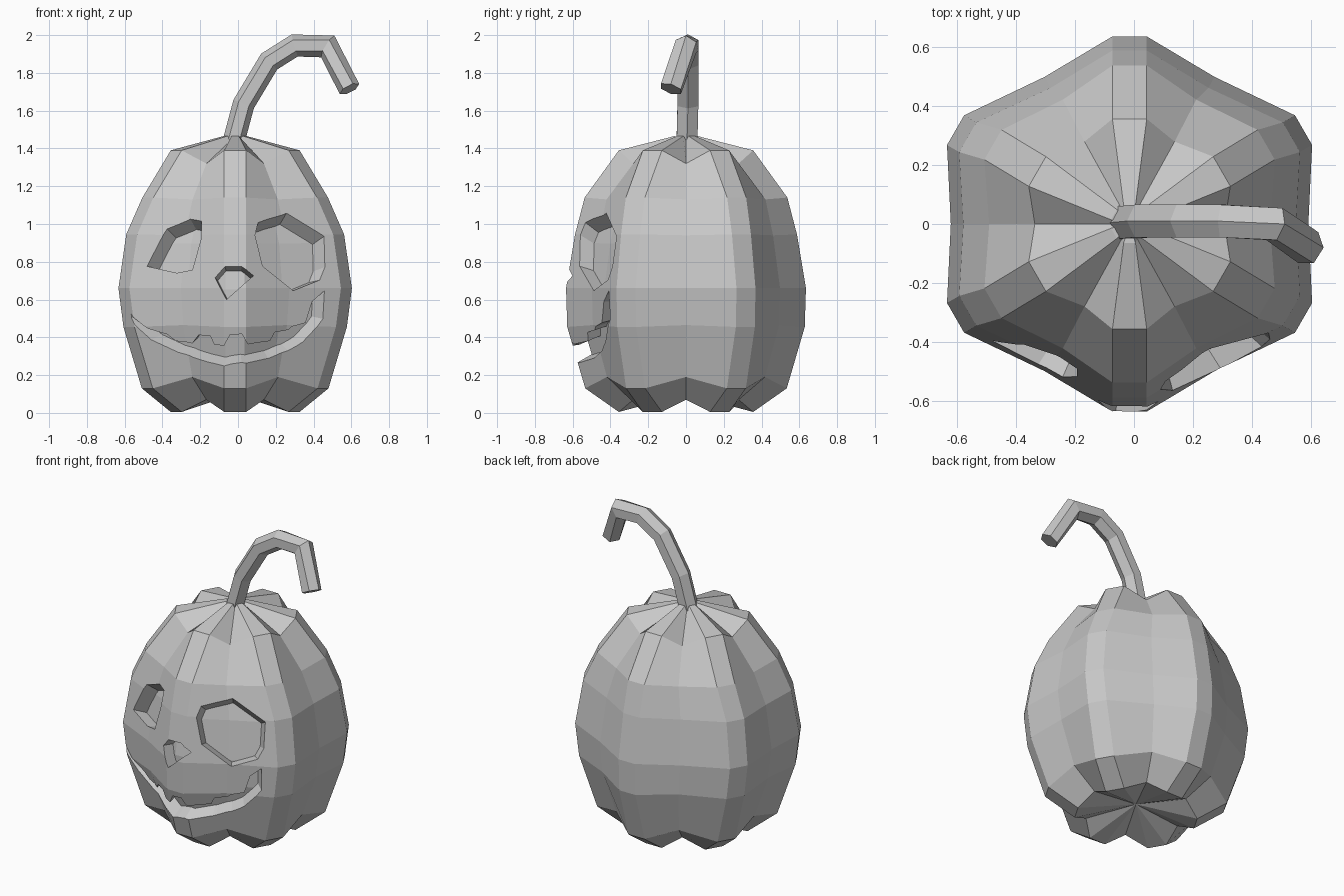
import bpy, bmesh, math
from mathutils import Vector

if "Cube" in bpy.data.objects:
    bpy.data.objects.remove(bpy.data.objects["Cube"], do_unlink=True)

grey = bpy.data.materials.new("plain grey")
grey.use_nodes = True
grey.diffuse_color = (0.58, 0.58, 0.58, 1)
grey.node_tree.nodes["Principled BSDF"].inputs["Base Color"].default_value = (0.58, 0.58, 0.58, 1)

CORE = Vector((-0.015, 0, 0.6))  # carving runs towards this point


def finish(bm, name):
    bmesh.ops.recalc_face_normals(bm, faces=bm.faces)
    mesh = bpy.data.meshes.new(name)
    bm.to_mesh(mesh)
    bm.free()
    mesh.materials.append(grey)
    obj = bpy.data.objects.new(name, mesh)
    bpy.context.collection.objects.link(obj)
    return obj


def bridge(bm, a, b):
    for i in range(len(a)):
        j = (i + 1) % len(a)
        bm.faces.new((a[i], a[j], b[j], b[i]))


def subtract(target, tool):
    mod = target.modifiers.new("carve", 'BOOLEAN')
    mod.operation = 'DIFFERENCE'
    mod.solver = 'EXACT'
    mod.object = tool
    bpy.context.view_layer.update()
    bpy.context.view_layer.objects.active = target
    bpy.ops.object.modifier_apply(modifier=mod.name)


# Six flat-topped ribs with a valley after each
def section(sx, sy, z, valley_z, half):
    ring = []
    for k in range(6):
        a = math.radians(90 - 60 * k)
        x, y = math.cos(a), math.sin(a)
        side = abs(x) > 0.1
        c = Vector((x * 0.68 * sx, y * 0.635 * sy, z))
        t = Vector((y, -x, 0)) * half
        v = a - math.radians(30)
        vr = 0.605 if abs(math.sin(v)) < 0.1 else 0.575
        ring += [c - t, c + t, Vector((math.cos(v) * vr * sx, math.sin(v) * vr * sy, valley_z))]
    return ring


def gourd(name, scale):
    rows = [(0.53, 0.56, 0.005, 0.07, 0.058), (0.79, 0.84, 0.13, 0.19, 0.058),
            (0.955, 0.99, 0.455, 0.465, 0.058), (1, 1, 0.66, 0.66, 0.058),
            (0.93, 0.925, 0.945, 0.94, 0.058), (0.785, 0.845, 1.14, 1.13, 0.058),
            (0.53, 0.56, 1.39, 1.32, 0.058), (0.09, 0.1, 1.465, 1.44, 0.02)]
    bm = bmesh.new()
    rings = []
    for row in rows:
        pts = [p + Vector((CORE.x, 0, 0)) for p in section(*row)]
        rings.append([bm.verts.new(CORE + (p - CORE) * scale) for p in pts])
    for a, b in zip(rings, rings[1:]):
        bridge(bm, a, b)
    for ring, z in ((rings[0], 0.1), (rings[-1], 1.46)):
        hub = bm.verts.new(CORE + (Vector((CORE.x, 0, z)) - CORE) * scale)
        for i, v in enumerate(ring):
            bm.faces.new((v, ring[(i + 1) % len(ring)], hub))
    return finish(bm, name)


# Cutters tapering towards the core
def skin(x, z):
    return Vector((x, -0.6 + 0.47 * abs(x), z))


def carve_rings(bm, points):
    return [[bm.verts.new(CORE + (p - CORE) * f) for p in points] for f in (0.6, 1.3)]


def cutter(name, points):
    bm = bmesh.new()
    inner, outer = carve_rings(bm, points)
    bridge(bm, inner, outer)
    bm.faces.new(inner)
    bm.faces.new(outer)
    return finish(bm, name)


def mouth_cutter(upper, lower):
    def floor_z(x):
        for (x0, z0), (x1, z1) in zip(lower, lower[1:]):
            if x0 <= x <= x1:
                return z0 + (z1 - z0) * (x - x0) / (x1 - x0)
        return lower[-1][1]
    bm = bmesh.new()
    ti, to = carve_rings(bm, [skin(x, z) for x, z in upper])
    bi, bo = carve_rings(bm, [skin(x, floor_z(x)) for x, z in upper])
    for i in range(len(upper) - 1):
        bridge(bm, [ti[i], to[i], bo[i], bi[i]], [ti[i + 1], to[i + 1], bo[i + 1], bi[i + 1]])
    for i in (0, -1):
        bm.faces.new((ti[i], to[i], bo[i], bi[i]))
    return finish(bm, "mouth_cutter")


left_eye = [(.11, 1.02), (.285, 1.105), (.47, .945), (.455, .77), (.42, .7),
            (.28, .645), (.125, .77), (.09, .94)]
right_eye = [(-.465, .77), (-.385, .985), (-.265, 1.05), (-.2, 1.03), (-.19, .93),
             (-.23, .75), (-.31, .735)]
nose = [(-.125, .72), (-.07, .775), (.02, .775), (.085, .73), (-.06, .6)]
upper_lip = [(-.55, .525), (-.46, .45), (-.37, .42), (-.33, .38), (-.24, .37), (-.2, .42),
             (-.14, .42), (-.12, .37), (-.07, .37), (-.04, .425), (.02, .425), (.05, .37),
             (.17, .38), (.19, .43), (.26, .44), (.28, .46), (.35, .48), (.38, .59), (.44, .645)]
lower_lip = [(-.55, .505), (-.465, .39), (-.295, .29), (-.07, .25), (.175, .27),
             (.325, .335), (.44, .5)]

body = gourd("pumpkin_body", 1)
inside = gourd("inside_helper", 0.87)
tools = [cutter("left_eye_cutter", [skin(*p) for p in left_eye]),
         cutter("right_eye_cutter", [skin(*p) for p in right_eye]),
         cutter("nose_cutter", [Vector((x, -0.62, z)) for x, z in nose]),
         mouth_cutter(upper_lip, lower_lip)]
for tool in tools:
    subtract(tool, inside)
    subtract(body, tool)
for helper in tools + [inside]:
    bpy.data.objects.remove(helper, do_unlink=True)

# Hooked six-sided stem
path = [Vector(p) for p in ((-.025, .005, 1.43), (.03, .01, 1.635), (.165, .01, 1.86),
                            (.3, .01, 1.945), (.475, 0, 1.94), (.59, -.08, 1.715))]
bm = bmesh.new()
rings = []
for i, p in enumerate(path):
    before = (p - path[max(i - 1, 0)]).normalized()
    after = (path[min(i + 1, len(path) - 1)] - p).normalized()
    tangent = (before + after).normalized()
    miter = 1 / max(tangent.dot(after if i == 0 else before), 0.5)
    up = Vector((0, 1, 0)).cross(tangent).normalized()
    side = tangent.cross(up)
    ring = []
    for k in range(6):
        a = k * math.pi / 3
        ring.append(bm.verts.new(p + 0.058 * (up * math.cos(a) * miter + side * math.sin(a) * 1.1)))
    rings.append(ring)
for a, b in zip(rings, rings[1:]):
    bridge(bm, a, b)
bm.faces.new(rings[0])
bm.faces.new(rings[-1])
finish(bm, "stem")
